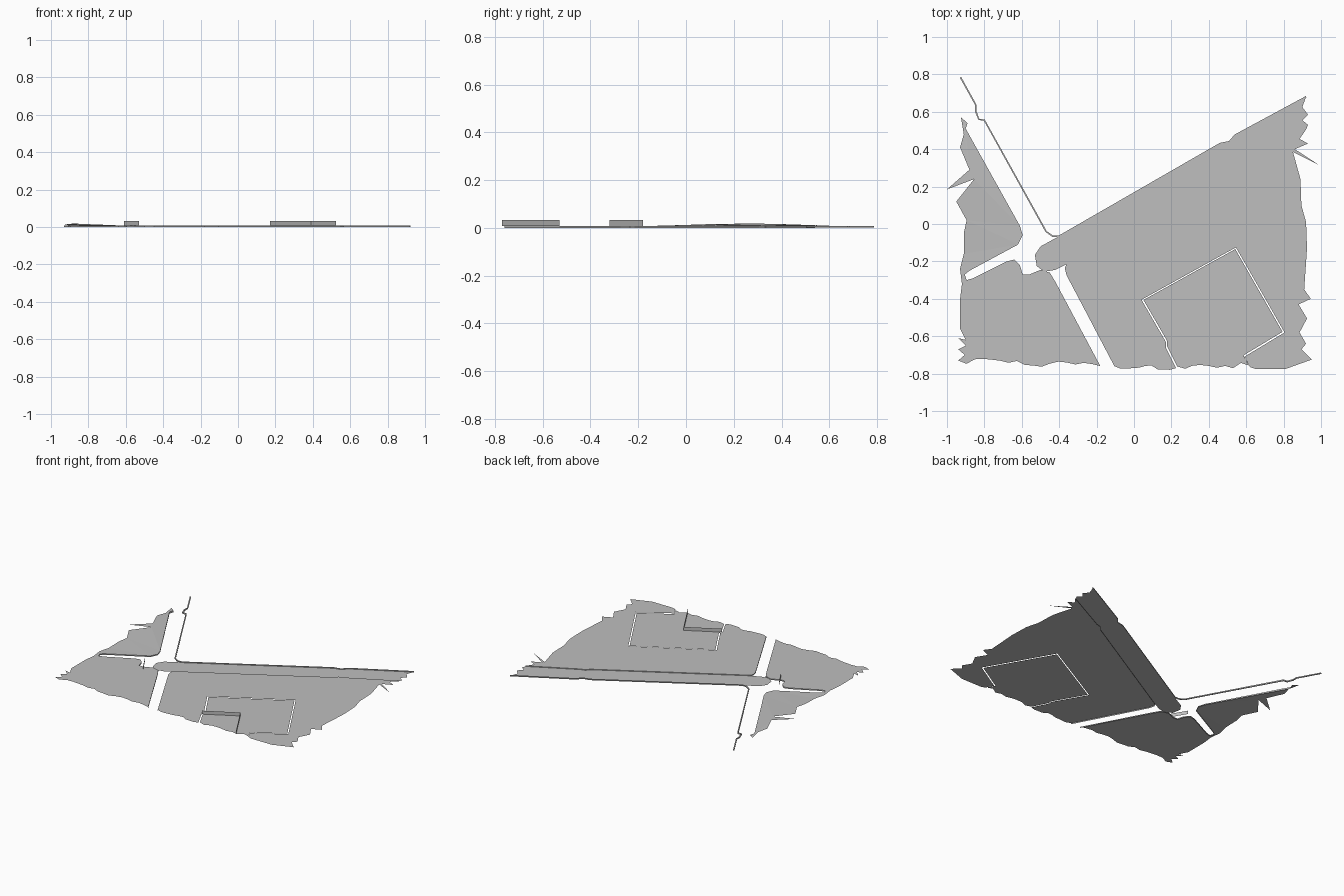
import bpy
import bmesh
import math
import random
from mathutils import Vector

random.seed(4)
cube = bpy.data.objects.get("Cube")
if cube:
    bpy.data.objects.remove(cube, do_unlink=True)

PAVING_HEIGHT = 0.008
ROAD_HEIGHT = 0.003
WALL_TOP = 0.033


def make_material(name, value):
    material = bpy.data.materials.new(name)
    material.use_nodes = True
    colour = (value, value, value, 1)
    material.diffuse_color = colour
    material.node_tree.nodes["Principled BSDF"].inputs["Base Color"].default_value = colour
    return material


concrete = make_material("concrete_grey", 0.52)


def finish(name, bm):
    mesh = bpy.data.meshes.new(name)
    bm.to_mesh(mesh)
    bm.free()
    mesh.materials.append(concrete)
    obj = bpy.data.objects.new(name, mesh)
    bpy.context.collection.objects.link(obj)
    return obj


def torn(start, end, steps, depth):
    """Ragged points strictly between two ends."""
    start, end = Vector(start), Vector(end)
    along = end - start
    side = Vector((-along.y, along.x)).normalized()
    points = []
    for step in range(1, steps):
        jitter = random.uniform(-depth, depth)
        points.append(tuple(start + along * step / steps + side * jitter))
    return points


def ground_height(x, y, base):
    """Nearly level, with a gentle rise at the far left."""
    rise = max(0, 1 - math.hypot(x + 0.95, y - 0.25) / 0.4)
    return base + 0.013 * rise


def sheet(name, outline, base):
    bm = bmesh.new()
    corners = [bm.verts.new((x, y, ground_height(x, y, base))) for x, y in outline]
    face = bm.faces.new(corners)
    face.normal_update()
    if face.normal.z < 0:
        face.normal_flip()
    bmesh.ops.triangulate(bm, faces=[face])
    return finish(name, bm)


def upright(name, path, bottom, top, thickness=0):
    """Standing strip that follows a path, optionally given thickness."""
    bm = bmesh.new()
    pairs = []
    for x, y in path:
        high = ground_height(x, y, top)
        pairs.append((bm.verts.new((x, y, bottom)), bm.verts.new((x, y, high))))
    for (a, b), (c, d) in zip(pairs, pairs[1:]):
        bm.faces.new((a, c, d, b))
    obj = finish(name, bm)
    if thickness:
        solid = obj.modifiers.new("thickness", "SOLIDIFY")
        solid.thickness = thickness
        solid.offset = 0
    return obj


# Left block: two pavements joined beside a narrow alley
left_kerb = [
    (-0.89, 0.54), (-0.9, 0.51), (-0.61, -0.01), (-0.595, -0.06), (-0.62, -0.11),
    (-0.88, -0.25), (-0.905, -0.27), (-0.895, -0.3), (-0.86, -0.29),
    (-0.68, -0.2), (-0.64, -0.19), (-0.61, -0.22), (-0.595, -0.27), (-0.56, -0.27),
    (-0.5, -0.245), (-0.45, -0.26), (-0.42, -0.31), (-0.18, -0.76),
]
left_side = [
    (-0.94, -0.73), (-0.905, -0.7), (-0.94, -0.67), (-0.9, -0.65), (-0.94, -0.61),
    (-0.9, -0.62), (-0.93, -0.56), (-0.93, -0.4), (-0.92, -0.32), (-0.93, -0.24),
    (-0.91, -0.16), (-0.91, -0.05), (-0.895, 0.02), (-0.95, 0.12), (-0.855, 0.24),
    (-1.0, 0.185), (-0.88, 0.29), (-0.93, 0.41), (-0.91, 0.48), (-0.925, 0.57),
]
left_bottom = torn(left_kerb[-1], left_side[0], 17, 0.018)
sheet("left_pavement", left_kerb + left_bottom + left_side, PAVING_HEIGHT)
upright("left_kerb", left_kerb, 0, PAVING_HEIGHT)

# Road band with its rounded end
road_front = [
    (-0.36, -0.215), (0.545, 0.305), (0.565, 0.33), (0.6, 0.34), (0.92, 0.505),
]
road_back = [
    (0.92, 0.68), (0.54, 0.475), (0.51, 0.44), (0.46, 0.43), (-0.4, -0.065),
]
road_end = [(-0.5, -0.12), (-0.53, -0.165), (-0.52, -0.225), (-0.48, -0.255), (-0.42, -0.245)]
road_tear = [(0.93, 0.53), (0.9, 0.555), (0.93, 0.585), (0.9, 0.625)]
sheet("road", road_front + road_tear + road_back + road_end, ROAD_HEIGHT)

# Far kerb: runs along the back of the road and up the side street
street_kerb = [
    (-0.435, -0.065), (-0.47, -0.04), (-0.8, 0.555), (-0.83, 0.56),
    (-0.845, 0.6), (-0.845, 0.635), (-0.928, 0.785),
]
upright("far_kerb", road_back + street_kerb, 0.001, PAVING_HEIGHT, 0.008)

# Main pavement, notched around the building lot
lot = [
    (0.62, -0.765), (0.59, -0.71), (0.805, -0.58), (0.545, -0.125),
    (0.04, -0.405), (0.17, -0.63), (0.17, -0.66), (0.225, -0.77),
]
main_side = [
    (0.885, 0.455), (0.93, 0.43), (0.86, 0.4), (0.99, 0.315), (0.85, 0.385),
    (0.89, 0.24), (0.895, 0.1), (0.92, 0.01), (0.925, -0.13), (0.91, -0.35),
    (0.945, -0.4), (0.88, -0.43), (0.925, -0.505), (0.885, -0.58), (0.92, -0.64),
    (0.895, -0.67), (0.95, -0.725), (0.81, -0.775), (0.65, -0.775),
]
street_edge = [(-0.105, -0.76), (-0.36, -0.275), (-0.37, -0.235)]
main_bottom = torn(lot[-1], street_edge[0], 10, 0.016)
sheet("main_pavement", road_front + main_side + lot + main_bottom + street_edge, PAVING_HEIGHT)
upright("main_kerb", street_edge + road_front, 0, PAVING_HEIGHT)

# Building lot, set in with a fine gap
centre = Vector((0.42, -0.45))
inner = [tuple(centre + (Vector(point) - centre) * 0.972) for point in lot]
lot_bottom = torn(inner[-1], inner[0], 9, 0.016)
sheet("building_lot", inner + lot_bottom, PAVING_HEIGHT - 0.001)

# Low freestanding walls
upright("lot_wall", [(0.17, -0.65), (0.39, -0.53), (0.525, -0.77)], PAVING_HEIGHT, WALL_TOP)
upright("corner_wall", [(-0.61, -0.18), (-0.53, -0.32)], PAVING_HEIGHT, WALL_TOP)
